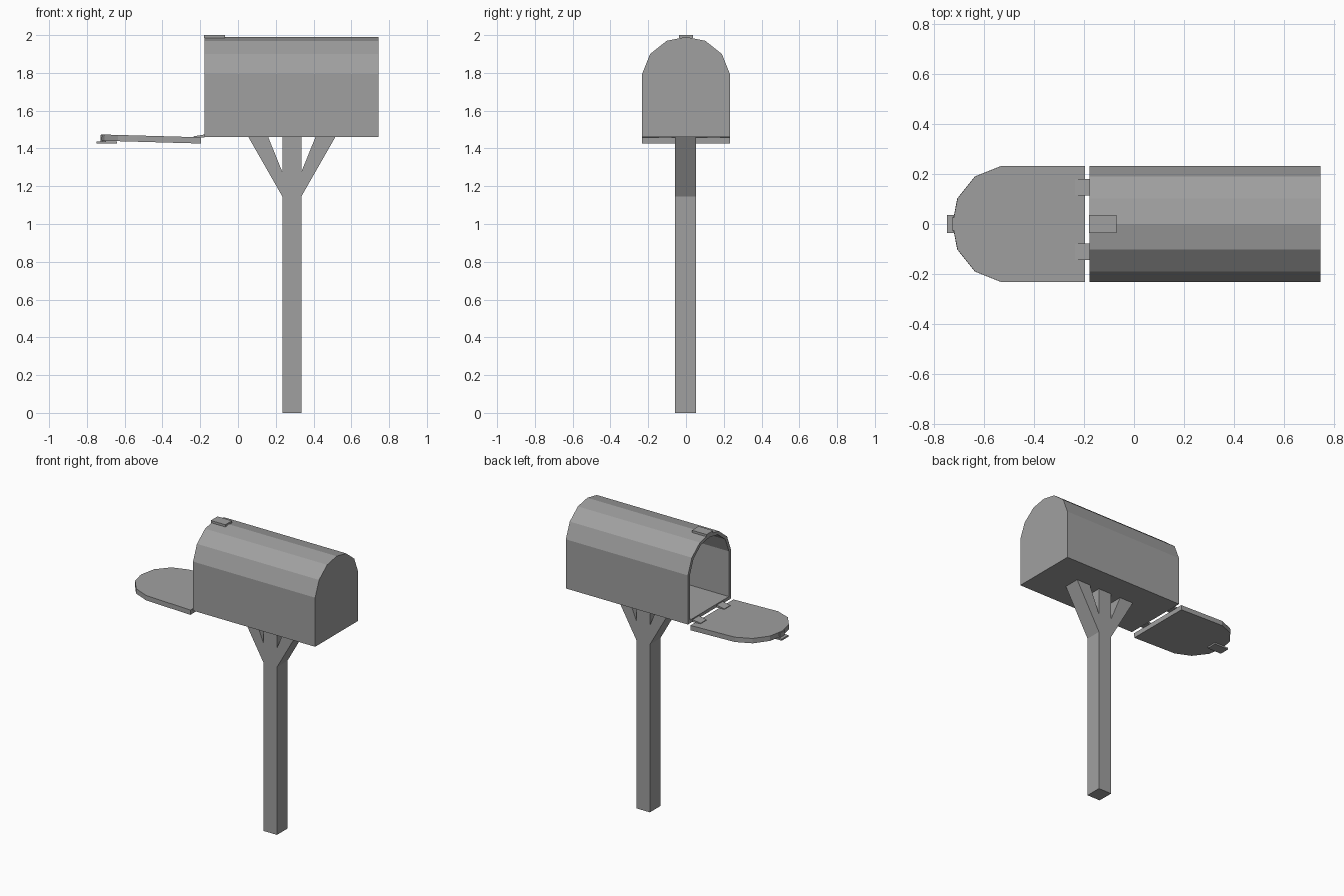
import bpy, bmesh
from math import atan2
from mathutils import Matrix, Vector

cube = bpy.data.objects.get("Cube")
if cube:
    bpy.data.objects.remove(cube)

grey = bpy.data.materials.new("mid_grey")
grey.use_nodes = True
colour = (0.35, 0.35, 0.35, 1)
grey.diffuse_color = colour
grey.node_tree.nodes["Principled BSDF"].inputs["Base Color"].default_value = colour


def prism(name, outline, depth):
    """Extrude a closed 3D outline along a vector."""
    bm = bmesh.new()
    face = bm.faces.new([bm.verts.new(p) for p in outline])
    extruded = bmesh.ops.extrude_face_region(bm, geom=[face])["geom"]
    moved = [v for v in extruded if isinstance(v, bmesh.types.BMVert)]
    bmesh.ops.translate(bm, verts=moved, vec=depth)
    bmesh.ops.recalc_face_normals(bm, faces=bm.faces)
    mesh = bpy.data.meshes.new(name)
    bm.to_mesh(mesh)
    bm.free()
    mesh.materials.append(grey)
    obj = bpy.data.objects.new(name, mesh)
    bpy.context.collection.objects.link(obj)
    return obj


def side_plate(name, xz, y0, y1):
    """Prism with an outline seen from the front."""
    return prism(name, [(x, y0, z) for x, z in xz], (0, y1 - y0, 0))


def rect(x0, x1, z0, z1):
    return [(x0, z0), (x1, z0), (x1, z1), (x0, z1)]


# Arch shared by the box and its door: half width, height above the floor
half_arch = [(0.232, 0), (0.232, 0.335), (0.19, 0.44), (0.102, 0.51)]
arch = half_arch + [(0, 0.53)] + [(-y, h) for y, h in reversed(half_arch)]
FLOOR, OPEN_X, BACK_X = 1.46, -0.177, 0.745

# Hollow box, open at one end
box = prism("mailbox_body", [(OPEN_X, y, FLOOR + h) for y, h in arch],
            (BACK_X - OPEN_X, 0, 0))
bm = bmesh.new()
bm.from_mesh(box.data)
bm.faces.ensure_lookup_table()
end = min(bm.faces, key=lambda f: f.calc_center_median().x)
bmesh.ops.delete(bm, geom=[end], context="FACES_ONLY")
bm.to_mesh(box.data)
bm.free()
shell = box.modifiers.new("wall_thickness", "SOLIDIFY")
shell.thickness = 0.022
shell.offset = -1
shell.use_even_offset = True

# Lowered door, tipped up slightly toward its free end
door = prism("door", [(-h, y, 0) for y, h in arch], (0, 0, 0.033))
tilt = Matrix.Rotation(atan2(0.015, 0.53), 4, "Y")
door.data.transform(Matrix.Translation(Vector((-0.197, 0, 1.426))) @ tilt)

# Hinge leaves between box and door
hinge = [(-0.235, 1.455), (-0.177, 1.458), (-0.172, 1.475), (-0.235, 1.464)]
for name, y0, y1 in (("hinge_rear", 0.113, 0.18), ("hinge_front", -0.143, -0.078)):
    side_plate(name, hinge, y0, y1)

# Catches on the box top and the door end
side_plate("top_catch", rect(-0.18, -0.07, 1.985, 2.0), -0.036, 0.036)
side_plate("door_catch", rect(-0.748, -0.64, 1.427, 1.438), -0.036, 0.036)
side_plate("door_catch_stem", rect(-0.728, -0.70, 1.43, 1.47), -0.025, 0.025)

# Post and slanted braces
POST_X, POST_HALF = 0.285, 0.05
Y0, Y1 = -0.058, 0.054
side_plate("post", rect(POST_X - POST_HALF, POST_X + POST_HALF, 0, FLOOR), Y0, Y1)
brace = [(POST_HALF, 1.145), (0.23, FLOOR), (0.125, FLOOR), (POST_HALF, 1.275)]
for name, side in (("brace_left", 1), ("brace_right", -1)):
    side_plate(name, [(POST_X + side * x, z) for x, z in brace], Y0, Y1)
